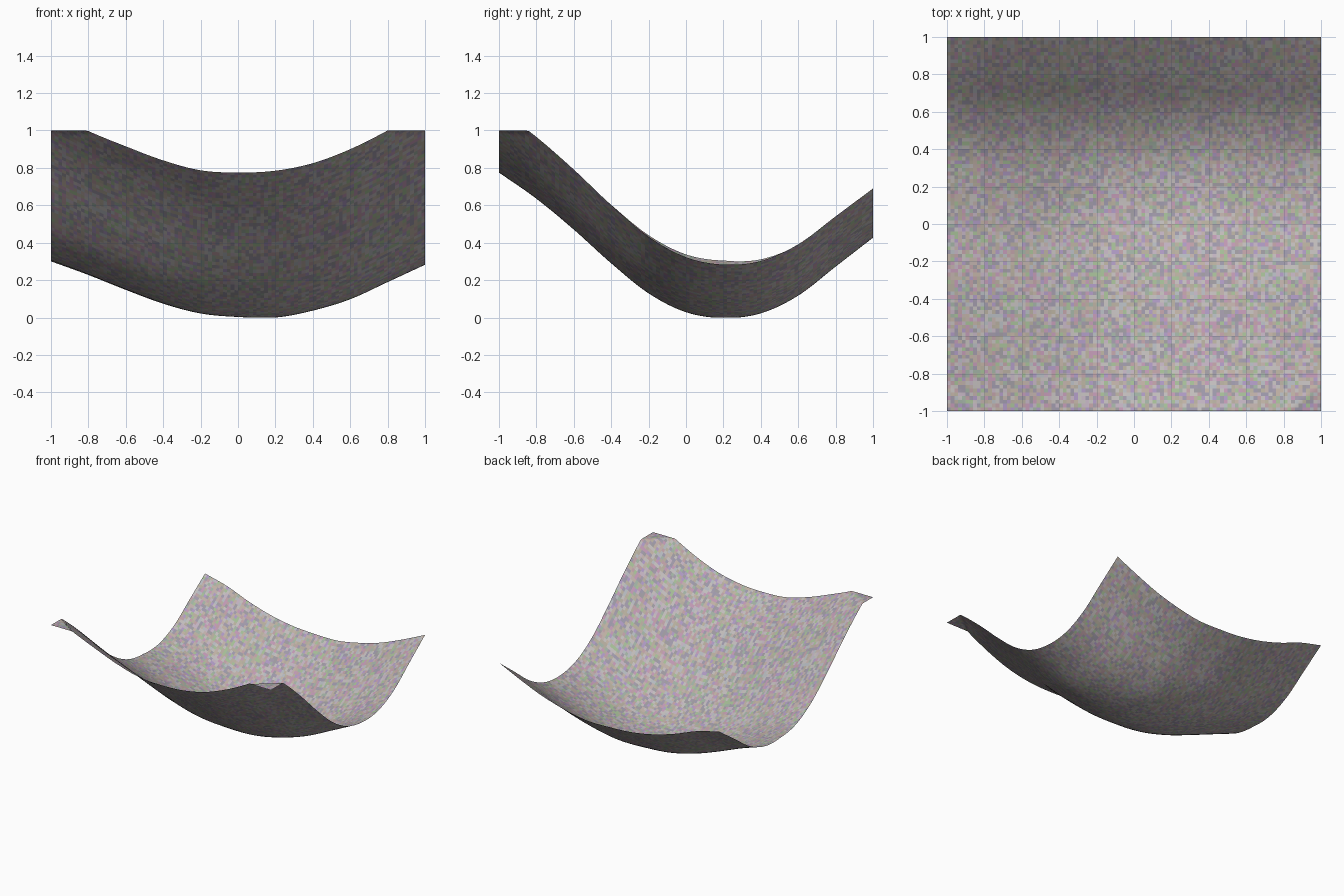
import bpy, bmesh, random

if "Cube" in bpy.data.objects:
    bpy.data.objects.remove(bpy.data.objects["Cube"])

N = 100  # grid segments per side
random.seed(4)

# Profiles sampled every 0.2 from -1 to 1
VALLEY_Y = [.775, .635, .47, .29, .13, .03, .0, .025, .12, .275, .43]      # height along y
RISE_FRONT = [.32, .222, .14, .065, .012, 0, .01, .05, .125, .225, .34]    # rise along x at y=-1
RISE_MID = [.305, .23, .15, .075, .022, .003, .0, .037, .098, .19, .283]   # at the valley
RISE_BACK = [.23, .18, .105, .047, .012, .0, .0, .035, .09, .17, .26]      # at y=1


def sample(p, t):
    """Smooth (Catmull-Rom) lookup of a profile at t in -1..1."""
    u = (t + 1) * 5
    i = max(0, min(int(u), 9))
    f = u - i
    b, c = p[i], p[i + 1]
    a = p[i - 1] if i > 0 else 2 * b - c
    d = p[i + 2] if i < 9 else 2 * c - b
    return b + .5 * f * (c - a + f * (2*a - 5*b + 4*c - d + f * (3 * (b - c) + d - a)))


def height(x, y):
    m = sample(RISE_MID, x)
    if y < .2:
        k = (.2 - y) / 1.2
        r = m + (sample(RISE_FRONT, x) - m) * k
    else:
        k = (y - .2) / .8
        r = m + (sample(RISE_BACK, x) - m) * k
    return min(1, max(0, sample(VALLEY_Y, y) + r))  # tallest corners are cut flat


# Curved open sheet
bm = bmesh.new()
bmesh.ops.create_grid(bm, x_segments=N, y_segments=N, size=1)
for v in bm.verts:
    v.co.z = height(v.co.x, v.co.y)
mesh = bpy.data.meshes.new("curved_sheet")
bm.to_mesh(mesh)
bm.free()
sheet = bpy.data.objects.new("curved_sheet", mesh)
bpy.context.collection.objects.link(sheet)

# Grey speckle: a small palette of muted tints scattered over the faces
BASE, SPREAD = .42, .13
for i in range(16):
    mat = bpy.data.materials.new(f"speckle_{i}")
    mat.diffuse_color = (*(BASE + random.uniform(-SPREAD, SPREAD) for _ in range(3)), 1)
    mat.use_nodes = True
    mat.node_tree.nodes["Principled BSDF"].inputs["Base Color"].default_value = mat.diffuse_color
    mesh.materials.append(mat)
for p in mesh.polygons:
    p.use_smooth = True
    p.material_index = random.randrange(16)
